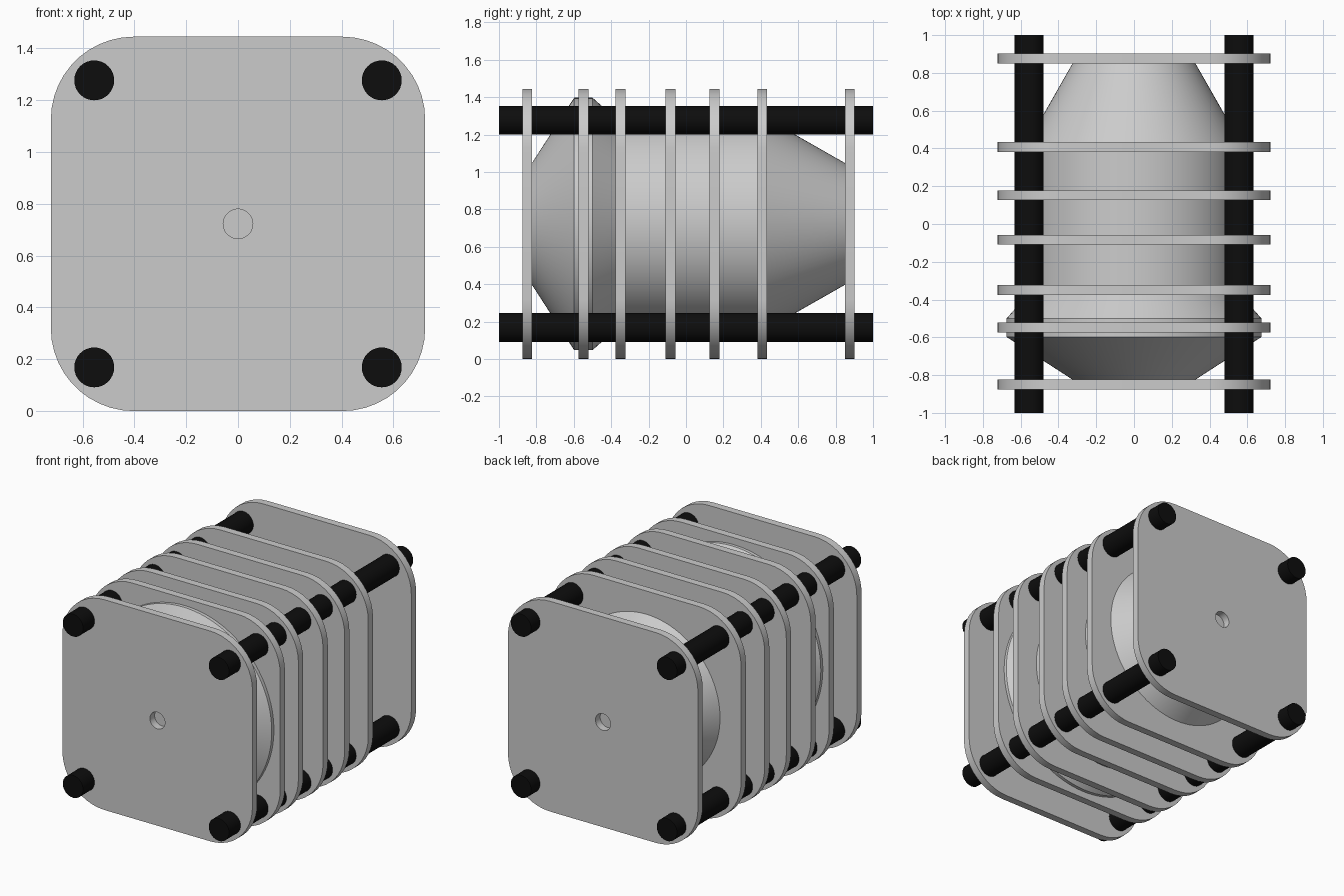
import bpy, bmesh
from math import sin, cos, pi, radians

if "Cube" in bpy.data.objects:
    bpy.data.objects.remove(bpy.data.objects["Cube"])

H = 0.7225          # half plate size = axis height
CORNER = 0.32       # plate corner radius
THICK = 0.052


def make_object(name, rings, caps=False, closed=False, mat=None):
    """Skin equal-length rings of points; optionally cap the ends or close the loop."""
    bm = bmesh.new()
    loops = [[bm.verts.new(p) for p in ring] for ring in rings]
    n = len(loops[0])
    pairs = list(zip(loops, loops[1:]))
    if closed:
        pairs.append((loops[-1], loops[0]))
    for a, b in pairs:
        for i in range(n):
            j = (i + 1) % n
            bm.faces.new((a[i], a[j], b[j], b[i]))
    if caps:
        bm.faces.new(loops[0])
        bm.faces.new(loops[-1])
    bmesh.ops.recalc_face_normals(bm, faces=bm.faces)
    mesh = bpy.data.meshes.new(name)
    bm.to_mesh(mesh)
    bm.free()
    ob = bpy.data.objects.new(name, mesh)
    bpy.context.collection.objects.link(ob)
    if mat:
        mesh.materials.append(mat)
    bpy.ops.object.select_all(action='DESELECT')
    ob.select_set(True)
    bpy.context.view_layer.objects.active = ob
    bpy.ops.object.shade_smooth_by_angle(angle=radians(25))
    return ob


def circle(r, y, n=64, x=0, z=H, start=0.0):
    return [(x + r * cos(start + 2 * pi * i / n), y, z + r * sin(start + 2 * pi * i / n))
            for i in range(n)]


def rounded_square(y, steps=12):
    pts = []
    c = H - CORNER
    for q, (sx, sz) in enumerate(((1, 1), (-1, 1), (-1, -1), (1, -1))):
        for k in range(steps):
            a = (q + k / (steps - 1)) * pi / 2
            pts.append((sx * c + CORNER * cos(a), y, H + sz * c + CORNER * sin(a)))
    return pts


# Solid rounded plates between the two ends
for i, y in enumerate((-0.548, -0.35, -0.083, 0.152, 0.408)):
    make_object(f"middle_plate_{i + 1}",
                [rounded_square(y - THICK / 2), rounded_square(y + THICK / 2)], caps=True)

# End plates with a small centre hole
for name, y in (("front_plate", -0.849), ("back_plate", 0.876)):
    y0, y1 = y - THICK / 2, y + THICK / 2
    make_object(name, [rounded_square(y0), rounded_square(y1),
                       circle(0.057, y1, 48), circle(0.057, y0, 48)], closed=True)

# Turned body: front cone, wide rim, shoulder, barrel, back cone
profile = [(0.325, -0.824), (0.675, -0.598), (0.675, -0.5),
           (0.565, -0.376), (0.565, 0.43), (0.325, 0.851)]
make_object("barrel_body", [circle(r, y, 96) for r, y in profile], caps=True)

# Four black tie rods
black = bpy.data.materials.new("black")
black.diffuse_color = (0.004, 0.004, 0.004, 1)
black.use_nodes = True
black.node_tree.nodes["Principled BSDF"].inputs["Base Color"].default_value = black.diffuse_color
for sx, side in ((-1, "left"), (1, "right")):
    for sz, level in ((-1, "lower"), (1, "upper")):
        make_object(f"{level}_{side}_rod",
                    [circle(0.077, y, 32, sx * 0.555, H + sz * 0.554) for y in (-1, 1)],
                    caps=True, mat=black)
